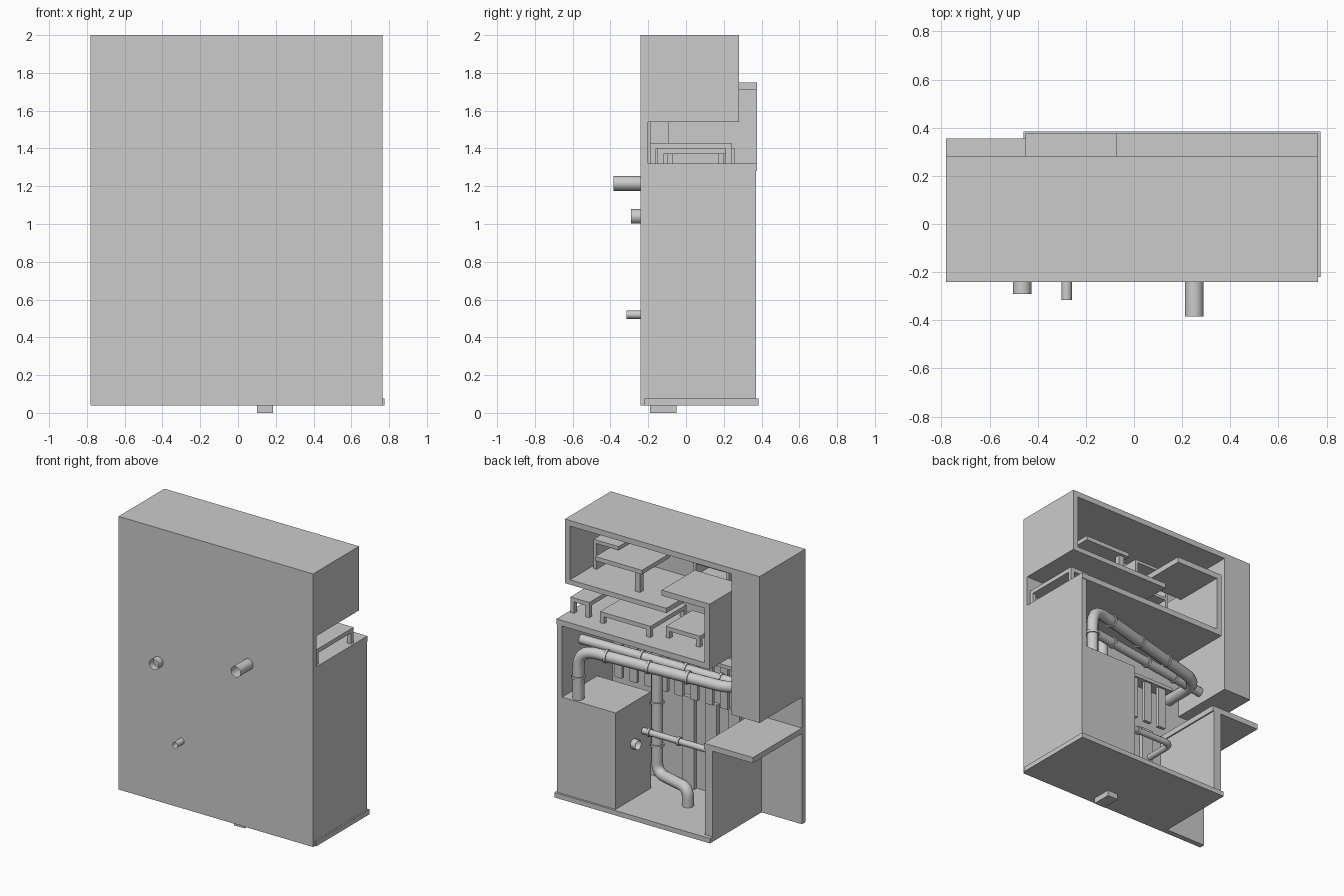
import bpy, bmesh, math
from mathutils import Vector


def box(name, x0, x1, y0, y1, z0, z1):
    me = bpy.data.meshes.new(name)
    bm = bmesh.new()
    bmesh.ops.create_cube(bm, size=1)
    for v in bm.verts:
        v.co = ((x0 + x1) / 2 + v.co.x * (x1 - x0),
                (y0 + y1) / 2 + v.co.y * (y1 - y0),
                (z0 + z1) / 2 + v.co.z * (z1 - z0))
    bm.to_mesh(me)
    bm.free()
    ob = bpy.data.objects.new(name, me)
    bpy.context.collection.objects.link(ob)
    return ob


def rounded_path(points, bend):
    """Replace each inner corner of a polyline by a smooth bend."""
    p = [Vector(q) for q in points]
    out = [p[0]]
    for a, b, c in zip(p, p[1:], p[2:]):
        d = min(bend, (a - b).length * 0.49, (c - b).length * 0.49)
        s, e = b + (a - b).normalized() * d, b + (c - b).normalized() * d
        for i in range(9):
            t = i / 8
            out.append(s * (1 - t) ** 2 + b * 2 * t * (1 - t) + e * t * t)
    return out + [p[-1]]


def tube(name, points, radius, bend=0.1, caps=False):
    cu = bpy.data.curves.new(name, 'CURVE')
    cu.dimensions = '3D'
    cu.bevel_depth = radius
    cu.bevel_resolution = 4
    cu.use_fill_caps = caps
    path = rounded_path(points, bend)
    sp = cu.splines.new('POLY')
    sp.points.add(len(path) - 1)
    for q, v in zip(sp.points, path):
        q.co = (*v, 1)
    ob = bpy.data.objects.new(name, cu)
    bpy.context.collection.objects.link(ob)
    bpy.ops.object.select_all(action='DESELECT')
    ob.select_set(True)
    bpy.context.view_layer.objects.active = ob
    bpy.ops.object.convert(target='MESH')
    bpy.ops.object.shade_smooth_by_angle(angle=math.radians(40))


def collars(name, a, b, radius, fractions):
    """Raised joint rings along a straight pipe run."""
    a, b = Vector(a), Vector(b)
    d = (b - a).normalized() * 0.009
    for f in fractions:
        c = a.lerp(b, f)
        tube(name, [c - d, c + d], radius + 0.008, caps=True)


def table(name, x0, x1, y0, y1, floor, top, t=0.03):
    box(name + "_top", x0, x1, y0, y1, top - t, top)
    for x in (x0, x1 - t):
        for y in (y0, y1 - t):
            box(name + "_leg", x, x + t, y, y + t, floor, top - t)


# Outer shell
box("front_wall", -0.78, 0.765, -0.24, -0.20, 0.04, 2.0)
box("roof", -0.78, 0.765, -0.24, 0.28, 1.96, 2.0)
box("left_column", -0.78, -0.556, -0.24, 0.28, 0.95, 2.0)
box("upper_right_wall", 0.725, 0.765, -0.24, 0.28, 1.54, 2.0)
box("lower_right_wall", 0.725, 0.765, -0.24, 0.37, 0.04, 1.32)
box("base_slab", -0.46, 0.775, -0.22, 0.385, 0.04, 0.075)
box("foot", 0.10, 0.185, -0.19, -0.05, 0.0, 0.04)

# Floors and side compartments
box("upper_floor", -0.04, 0.765, -0.24, 0.28, 1.54, 1.575)
box("middle_floor", -0.45, 0.765, -0.24, 0.375, 1.28, 1.32)
box("alcove_roof", -0.45, -0.07, 0.0, 0.375, 1.71, 1.75)
box("alcove_wall", -0.45, -0.41, -0.20, 0.375, 1.28, 1.75)
box("ledge", -0.78, -0.39, -0.24, 0.355, 0.69, 0.73)
box("ledge_wall", -0.46, -0.40, -0.22, 0.355, 0.07, 0.70)
box("machine_block", 0.30, 0.74, -0.03, 0.37, 0.07, 0.767)

# Middle floor furniture
table("end_table", 0.60, 0.75, -0.19, 0.24, 1.32, 1.43)
table("long_table", 0.10, 0.50, -0.15, 0.26, 1.32, 1.40)
table("low_table", -0.25, 0.02, -0.10, 0.20, 1.32, 1.40)
box("end_table_back", 0.60, 0.63, -0.19, -0.09, 1.43, 1.54)

# Upper floor furniture
box("pedestal_table_top", 0.21, 0.58, -0.12, 0.20, 1.72, 1.75)
box("pedestal_table_leg", 0.24, 0.28, 0.14, 0.18, 1.575, 1.72)
box("corner_desk_top", 0.50, 0.70, -0.20, 0.05, 1.76, 1.785)
box("corner_desk_side", 0.675, 0.70, -0.20, 0.05, 1.575, 1.76)
for x in (-0.32, -0.06):
    box("bookcase_side", x, x + 0.02, -0.20, -0.03, 1.575, 1.90)
for i in range(4):
    z = 1.58 + i * 0.10
    box("bookcase_shelf", -0.32, -0.04, -0.20, -0.03, z, z + 0.02)

# Slatted screen and pilasters on the inside of the front wall
for i in range(9):
    x = 0.62 - i * 0.12
    box("slat", x - 0.03, x + 0.03, -0.14, -0.115, 0.75, 1.05)
box("slat_rail", -0.42, 0.68, -0.20, -0.10, 1.05, 1.075)
for x in (0.10, -0.08, -0.26):
    box("pilaster", x - 0.045, x + 0.045, -0.20, -0.17, 0.07, 0.73)

# Main duct: rises from the block, crosses the room and exits the front
tube("main_duct", [(0.63, 0.32, 0.76), (0.63, 0.32, 1.12), (-0.465, 0.11, 1.04),
                   (-0.465, -0.29, 1.04)], 0.039, 0.13)
collars("main_duct_collar", (0.63, 0.32, 1.12), (-0.465, 0.11, 1.04), 0.039, (0.18, 0.45, 0.7))
collars("main_duct_collar", (0.63, 0.32, 0.76), (0.63, 0.32, 1.12), 0.039, (0.45,))

# Second duct behind it
tube("rear_duct", [(0.73, 0.15, 1.10), (-0.57, 0.02, 1.04)], 0.033)
collars("rear_duct_collar", (0.73, 0.15, 1.10), (-0.57, 0.02, 1.04), 0.033, (0.35, 0.6, 0.8))

# Drain pipe: front outlet, drop, and bent run to the floor
tube("drain_pipe", [(0.25, -0.385, 1.215), (0.25, -0.03, 1.215), (0.25, -0.03, 0.20),
                    (-0.05, 0.05, 0.20), (-0.05, 0.05, 0.07)], 0.039, 0.08)
collars("drain_collar", (0.25, -0.03, 1.215), (0.25, -0.03, 0.2), 0.039, (0.25, 0.5, 0.8))

# Thin pipe and block outlet
tube("thin_pipe", [(0.31, 0.055, 0.52), (-0.28, 0.055, 0.52), (-0.28, -0.315, 0.52)], 0.022, 0.06)
collars("thin_pipe_collar", (0.31, 0.055, 0.52), (-0.28, 0.055, 0.52), 0.022, (0.1, 0.5))
tube("block_outlet", [(0.31, 0.168, 0.47), (0.26, 0.168, 0.47)], 0.035)
